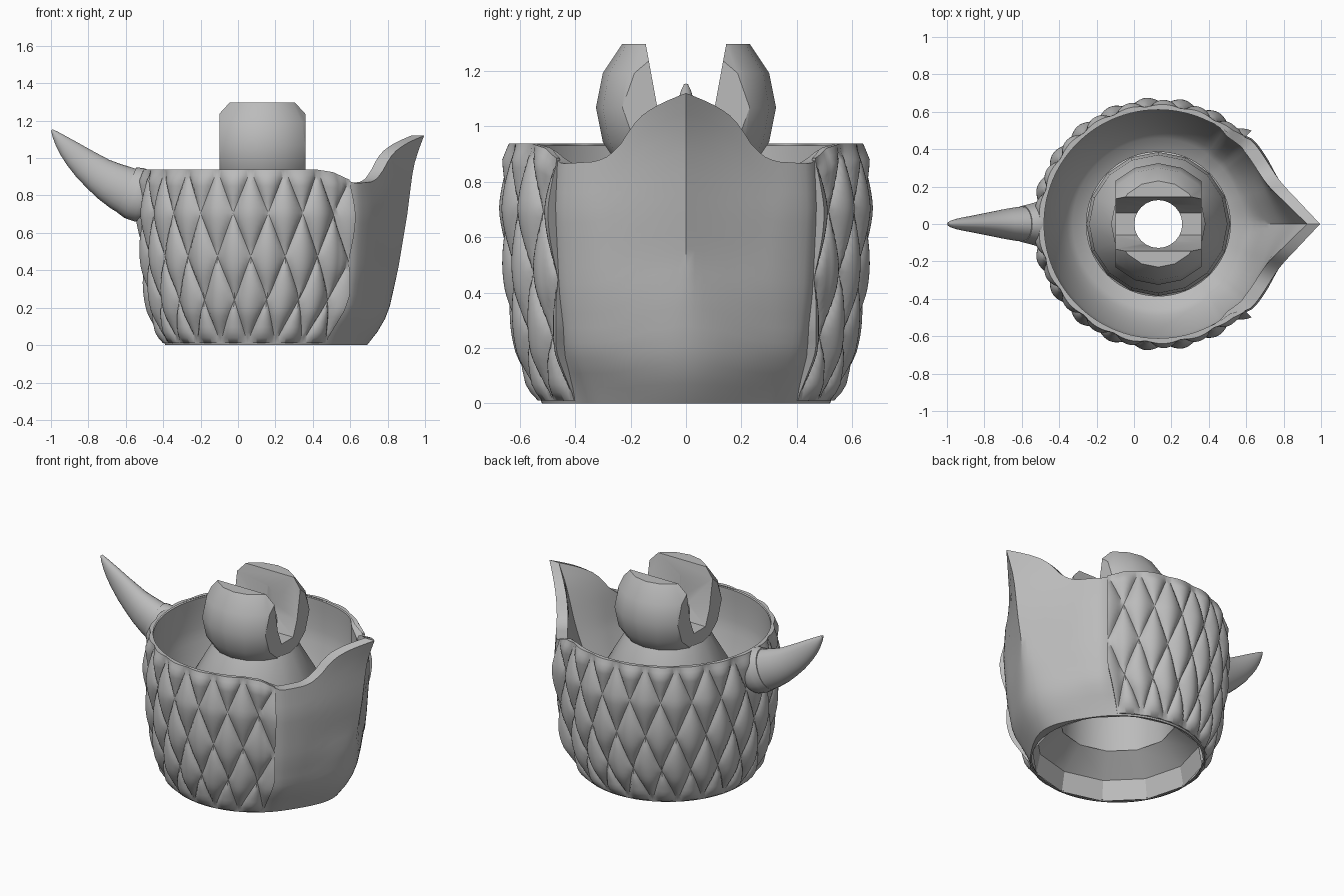
import bpy, bmesh, math
from mathutils import Vector

cube = bpy.data.objects.get("Cube")
if cube:
    bpy.data.objects.remove(cube)

grey = bpy.data.materials.new("plain_grey")
grey.use_nodes = True
grey.diffuse_color = (0.5, 0.5, 0.5, 1)
grey.node_tree.nodes["Principled BSDF"].inputs["Base Color"].default_value = grey.diffuse_color

CX = 0.13                      # axis of the round body


def table(points, v):
    """Piecewise linear lookup."""
    if v <= points[0][0]:
        return points[0][1]
    for (a, p), (b, q) in zip(points, points[1:]):
        if v <= b:
            return p + (q - p) * (v - a) / (b - a)
    return points[-1][1]


def finish(name, bm, angle=35):
    bmesh.ops.recalc_face_normals(bm, faces=bm.faces)
    mesh = bpy.data.meshes.new(name)
    bm.to_mesh(mesh)
    bm.free()
    mesh.materials.append(grey)
    obj = bpy.data.objects.new(name, mesh)
    bpy.context.collection.objects.link(obj)
    shade(obj, angle)
    return obj


def shade(obj, angle):
    bpy.ops.object.select_all(action='DESELECT')
    obj.select_set(True)
    bpy.context.view_layer.objects.active = obj
    bpy.ops.object.shade_smooth_by_angle(angle=math.radians(angle))


def from_axis(v):
    return math.hypot(v.co.x - CX, v.co.y)


def loft(name, rows, closed=True, caps=False, angle=35, grooves=False):
    """Skin a list of point rows; grooves splits quads along their deeper diagonal."""
    bm = bmesh.new()
    grid = [[bm.verts.new(p) for p in row] for row in rows]
    n = len(rows[0])
    for lo, hi in zip(grid, grid[1:]):
        for i in range(n if closed else n - 1):
            j = (i + 1) % n
            a, b, c, d = lo[i], lo[j], hi[j], hi[i]
            if not grooves:
                bm.faces.new((a, b, c, d))
            elif from_axis(a) + from_axis(c) < from_axis(b) + from_axis(d):
                bm.faces.new((a, b, c))
                bm.faces.new((a, c, d))
            else:
                bm.faces.new((a, b, d))
                bm.faces.new((b, c, d))
    if caps:
        bm.faces.new(grid[0])
        bm.faces.new(grid[-1])
    return finish(name, bm, angle)


def polar(r, t, z):
    return Vector((CX + r * math.cos(t), r * math.sin(t), z))


# Body section: a circle drawn out by tangents into a pointed prow
RADIUS = [(0, .52), (.05, .535), (.17, .58), (.4, .618), (.7, .638), (.92, .625)]
PROW = [(0, .56), (.04, .59), (.1, .64), (.2, .68), (.4, .725), (.7, .775), (.9, .80), (1, .82), (1.12, .865)]
RIM = [(0, 1.12), (7, 1.08), (12, 1.045), (16, 1.0), (20.7, .925), (25, .89),
       (29, .873), (42, .865), (47, .885), (53, .915), (62, .93)]


def body_radius(t, z):
    bulge = min(1, max(0, (.9 - abs(t)) / .17)) * min(1, z / .2)
    r = table(RADIUS, z) + .042 * bulge
    phi = math.acos(min(1, r / table(PROW, z)))
    soft = 0.3 * max(0, 1 - z / 0.5) + 0.001
    a = math.sqrt(t * t + soft * soft) - soft
    return r / math.cos(max(0, phi - a))


def rim(t):
    return table(RIM, abs(math.degrees(t)))


SEG, N = 144, 16
angles = [-math.pi + 2 * math.pi * i / SEG for i in range(SEG)]
rows = [[polar(.51, t, 0) for t in angles]]
for k in range(N + 1):
    rows.append([polar(body_radius(t, rim(t) * k / N), t, rim(t) * k / N) for t in angles])
for k in range(N, -1, -1):          # inside of the bowl
    s, row = k / N, []
    for t in angles:
        z = .3 + (rim(t) - .3) * s
        thick = .014 + .055 * min(1, max(0, (1.0 - abs(t)) / .3))
        wall = body_radius(t, z) - thick
        row.append(polar(.385 + (wall - .385) * math.sqrt(1 - (1 - s) ** 2), t, z))
    rows.append(row)
loft("bowl_body", rows)


# Lathed parts around the axis
def lathe(name, profile, sides, angle=35):
    return loft(name, [[polar(r, 2 * math.pi * i / sides, z) for i in range(sides)]
                       for r, z in profile], angle=angle)


lathe("neck_cone", [(.385, .29), (.37, .67), (.25, .88)], 16)
lathe("base_cavity", [(.515, .002), (.49, .13), (.345, .25)], 12, 20)
lathe("neck_bore", [(.345, .25), (.32, .62), (.13, .84)], 24)

# Diamond scales wrapped round the body, ending either side of the prow
COLS, SUB = 16, 16
ZROWS = 2 * SUB
cols = COLS * SUB


def scale_point(i, k, core=False):
    up = k / ZROWS
    edge = math.radians(45 + 5 * max(0, 1 - up / .3))
    t = edge + 2 * (math.pi - edge) * i / cols
    ang = t if t <= math.pi else t - 2 * math.pi
    z = .01 + (rim(ang) - .002) * up
    u, v = i / SUB, k / SUB
    bump = abs(math.sin(math.pi * (u + v)) * math.sin(math.pi * (u - v))) ** .58
    fade = min(1, (1 - up) / .09 + .3, up / .06 + .2)
    r = body_radius(ang, z)
    return polar(r - .012 if core else r + .004 + .036 * bump * fade, t, z)


rows = []
for k in range(ZROWS + 1):
    row = [scale_point(i, k) for i in range(cols + 1)]
    rows.append([scale_point(0, k, True)] + row + [scale_point(cols, k, True)])
for at, k in ((0, 0), (len(rows) + 1, ZROWS)):
    border = [scale_point(i, k, True) for i in range(cols + 1)]
    rows.insert(at, [border[0]] + border + [border[-1]])
loft("diamond_scales", rows, closed=False, angle=50, grooves=True)


# Curved horn and its collar, as elliptical rings along a path in the xz plane
def horn(name, path, sides=24):
    rows = []
    for i, (x, z, rz, ry) in enumerate(path):
        a, b = path[max(0, i - 1)], path[min(len(path) - 1, i + 1)]
        along = Vector((b[0] - a[0], 0, b[1] - a[1])).normalized()
        up = along.cross(Vector((0, 1, 0)))
        rows.append([Vector((x, 0, z)) + up * rz * math.cos(w) + Vector((0, ry * math.sin(w), 0))
                     for w in (2 * math.pi * j / sides for j in range(sides))])
    return loft(name, rows, caps=True, angle=45)


horn("horn", [(-.57, .815, .13, .097), (-.63, .843, .122, .09),
              (-.69, .876, .11, .08), (-.745, .912, .097, .068), (-.81, .962, .084, .055),
              (-.865, 1.01, .069, .044), (-.91, 1.053, .054, .036), (-.945, 1.09, .038, .028),
              (-.975, 1.125, .021, .019), (-.995, 1.15, .006, .008)])
horn("horn_collar", [(-.503, .80, .135, .112), (-.52, .80, .143, .118),
                     (-.555, .813, .143, .108), (-.595, .83, .131, .098)])

# Faceted ball joint: flat sides, slot across the top, hole down the axis
bm = bmesh.new()
bmesh.ops.create_uvsphere(bm, u_segments=16, v_segments=8, radius=.325)
bmesh.ops.translate(bm, verts=bm.verts, vec=(CX, 0, 1.068))
for co, no in (((CX + .23, 0, 0), (1, 0, 0)), ((CX - .23, 0, 0), (-1, 0, 0)),
               ((0, 0, 1.297), (0, 0, 1)), ((0, 0, .8), (0, 0, -1))):
    cut = bmesh.ops.bisect_plane(bm, geom=bm.verts[:] + bm.edges[:] + bm.faces[:],
                                 plane_co=co, plane_no=no, clear_outer=True)
    bmesh.ops.holes_fill(bm, edges=[e for e in bm.edges if e.is_boundary])
ball = finish("ball_joint", bm, 28)

half = [(.155, 1.35), (.10, 1.05), (.06, .95)]
slot_profile = half + [(-y, z) for y, z in reversed(half)]
slot = loft("slot_cutter", [[Vector((x, y, z)) for y, z in slot_profile]
                            for x in (CX - .5, CX + .5)], caps=True)
hole = loft("hole_cutter", [[polar(.128, 2 * math.pi * i / 24, z) for i in range(24)]
                            for z in (.6, 1.2)], caps=True)
for cutter in (slot, hole):
    mod = ball.modifiers.new(cutter.name, 'BOOLEAN')
    mod.operation, mod.object, mod.solver = 'DIFFERENCE', cutter, 'EXACT'
    cutter.hide_render = True
bpy.context.view_layer.update()
graph = bpy.context.evaluated_depsgraph_get()
ball.data = bpy.data.meshes.new_from_object(ball.evaluated_get(graph))
ball.modifiers.clear()
for cutter in (slot, hole):
    bpy.data.objects.remove(cutter)
shade(ball, 28)
